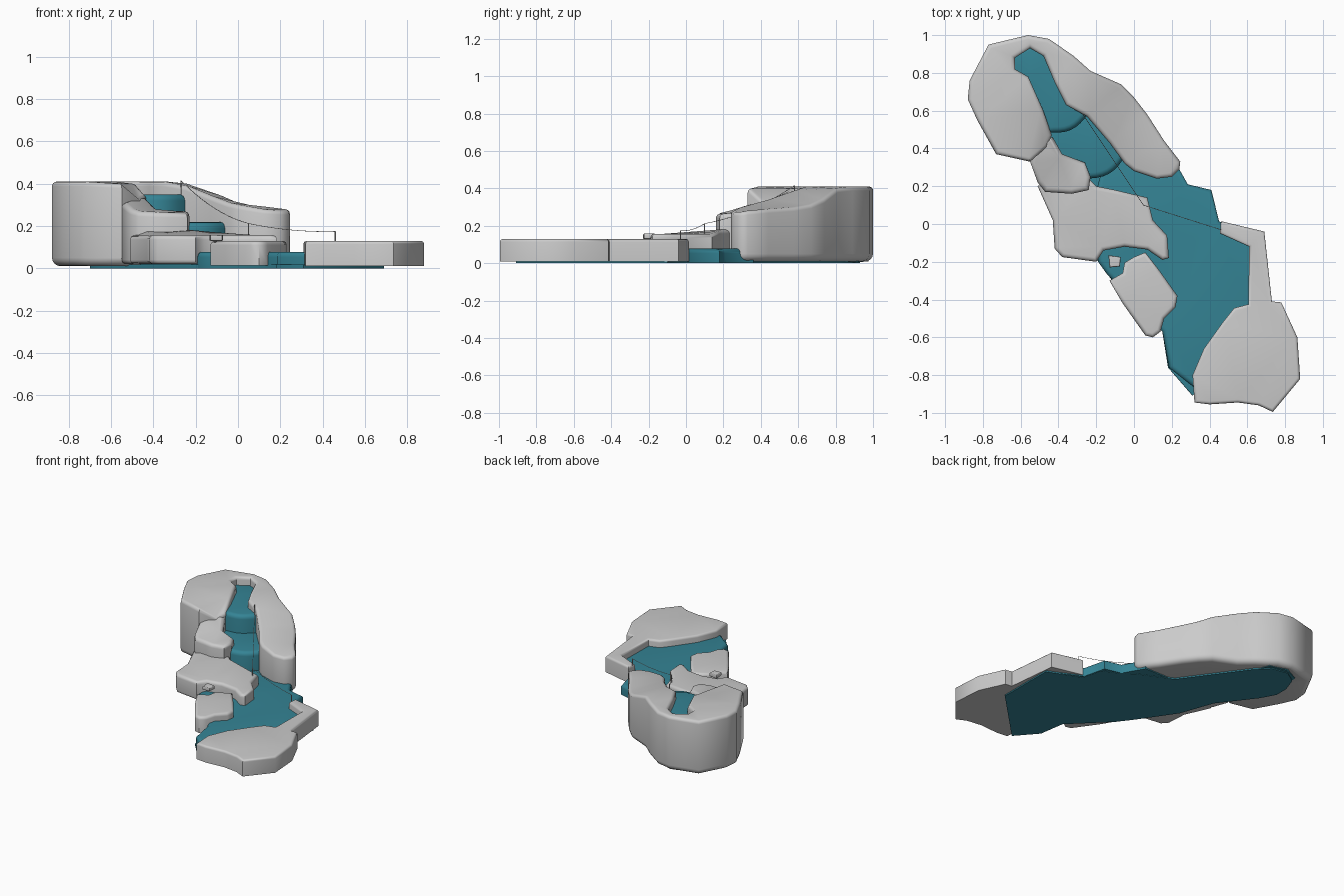
import bpy, bmesh, math
from mathutils import Vector

if "Cube" in bpy.data.objects:
    bpy.data.objects.remove(bpy.data.objects["Cube"])

water_mat = bpy.data.materials.new("water_teal")
water_mat.diffuse_color = (0.035, 0.23, 0.30, 1)
water_mat.use_nodes = True
water_mat.node_tree.nodes["Principled BSDF"].inputs["Base Color"].default_value = water_mat.diffuse_color


def finish(bm, name, mat=None, angle=50):
    bmesh.ops.recalc_face_normals(bm, faces=bm.faces)
    me = bpy.data.meshes.new(name)
    bm.to_mesh(me)
    bm.free()
    ob = bpy.data.objects.new(name, me)
    bpy.context.collection.objects.link(ob)
    if mat:
        me.materials.append(mat)
    bpy.ops.object.select_all(action='DESELECT')
    ob.select_set(True)
    bpy.context.view_layer.objects.active = ob
    bpy.ops.object.shade_smooth_by_angle(angle=math.radians(angle))
    return ob


def inward(pts):
    """Inward mitre direction for each outline point."""
    n = len(pts)
    area = sum(pts[i][0] * pts[(i + 1) % n][1] - pts[(i + 1) % n][0] * pts[i][1] for i in range(n))
    s = 1 if area > 0 else -1
    out = []
    for i in range(n):
        p, c, q = (Vector(pts[j % n][:2]) for j in (i - 1, i, i + 1))
        a, b = (c - p).normalized(), (q - c).normalized()
        na, nb = Vector((-a.y, a.x)) * s, Vector((-b.y, b.x)) * s
        m = (na + nb)
        m = m.normalized() if m.length > 1e-4 else na
        out.append(m * min(1.3, 1 / max(0.3, m.dot(na))))
    return out


def slab(name, pts, bottom, top, r_top=0.025, r_bot=0.0, mat=None):
    """Prism with rounded rims; a third value in a point is its own top height."""
    nrm = inward(pts)
    steps = 4
    prof = []          # (inset, at_top, vertical offset)
    if r_bot:
        for k in range(steps):
            t = k / steps * math.pi / 2
            prof.append((r_bot * (1 - math.sin(t)), False, r_bot * (1 - math.cos(t))))
    prof.append((0, False, r_bot))
    for k in range(steps + 1):
        t = k / steps * math.pi / 2
        prof.append((r_top * (1 - math.cos(t)), True, -r_top * (1 - math.sin(t))))
    bm = bmesh.new()
    rings = []
    for ins, up, dz in prof:
        ring = []
        for p, m in zip(pts, nrm):
            h = p[2] if len(p) > 2 else top
            ring.append(bm.verts.new((p[0] + m.x * ins, p[1] + m.y * ins, (h if up else bottom) + dz)))
        rings.append(ring)
    n = len(pts)
    for a, b in zip(rings, rings[1:]):
        for i in range(n):
            bm.faces.new((a[i], a[(i + 1) % n], b[(i + 1) % n], b[i]))
    caps = [bm.faces.new(rings[0]), bm.faces.new(rings[-1])]
    bmesh.ops.triangulate(bm, faces=caps)
    return finish(bm, name, mat)


# upper horseshoe rock around the spring
slab("upper_rock", [
    (-.88, .66, .41), (-.87, .76, .41), (-.77, .95, .41), (-.56, 1.0, .41), (-.45, .98, .41),
    (-.32, .89, .41), (-.23, .81, .40), (-.07, .74, .345), (.0, .67, .315), (.07, .58, .30),
    (.16, .44, .29), (.245, .33, .28), (.24, .29, .275), (.2, .25, .275), (.12, .24, .28),
    (.0, .28, .30), (-.05, .32, .31), (-.13, .43, .34), (-.25, .57, .39), (-.36, .63, .41),
    (-.42, .75, .41), (-.48, .89, .41), (-.55, .93, .41), (-.63, .88, .41), (-.63, .82, .41),
    (-.56, .78, .41), (-.48, .6, .40), (-.435, .47, .35), (-.46, .41, .33), (-.55, .33, .40),
    (-.73, .37, .41), (-.83, .55, .41)], .01, .41, .022, .04)

# middle rock step on the left bank
slab("middle_rock", [
    (-.55, .33, .31), (-.5, .45, .33), (-.43, .46, .33), (-.38, .37, .28), (-.26, .325, .27), (-.23, .25, .27),
    (-.24, .18, .265), (-.33, .16, .265), (-.47, .17, .27), (-.51, .22, .28)], .02, .27, .025, .02)

# lower left bank rock
slab("lower_rock", [
    (-.51, .2), (-.43, .02), (-.42, -.13), (-.38, -.175), (-.2, -.2), (-.16, -.14),
    (-.05, -.12), (.07, -.135), (.15, -.19), (.185, -.18), (.175, -.06), (.1, .02),
    (.07, .14), (-.1, .18, .17), (-.2, .2, .18), (-.25, .25, .18), (-.45, .25, .18)], .02, .157, .022, .02)

# front bank rock
slab("front_rock", [
    (.06, -.15), (.13, -.24), (.23, -.38), (.22, -.44), (.16, -.5), (.14, -.57), (.1, -.6), (.06, -.59),
    (-.06, -.42), (-.13, -.3), (-.06, -.26), (-.05, -.205), (.0, -.175)], .012, .13, .02)

# right bank rock and its narrow arm
slab("right_rock", [
    (.46, .015), (.69, -.04), (.73, -.41), (.78, -.415), (.865, -.6), (.88, -.82), (.735, -.995),
    (.66, -.96), (.55, -.945), (.4, -.955), (.32, -.945), (.31, -.8), (.37, -.66), (.47, -.52),
    (.53, -.445), (.605, -.425), (.61, -.12), (.455, -.05)], .01, .13, .016)

# small loose stone
slab("small_stone", [(-.135, -.165), (-.07, -.175), (-.075, -.225), (-.13, -.23)], .13, .158, .008, .006)

# thin water base seen from below
slab("water_base", [
    (-.7, .76), (-.66, .87), (-.57, .93), (-.45, .91), (-.36, .82), (-.2, .6), (-.04, .38), (.2, .27),
    (.3, .2), (.41, .15), (.45, 0), (.69, -.1), (.69, -.53), (.31, -.91), (.18, -.76), (.15, -.57),
    (-.1, -.32), (-.19, -.2), (-.36, .05), (-.45, .3), (-.64, .55), (-.7, .66)], 0, .018, .004, 0, water_mat)

# lower pool
slab("lower_pool", [
    (.2, .36), (.285, .21), (.41, .18), (.45, .015), (.66, -.09), (.66, -.5), (.33, -.875), (.185, -.76),
    (.15, -.57), (.0, -.4), (-.1, -.31), (-.14, -.27), (-.19, -.2), (-.22, .1), (-.15, .36)],
    .002, .078, .025, 0, water_mat)


def arc(a, b, sag, n=8):
    """Bulging lip of a water step from a to b."""
    a, b = Vector(a), Vector(b)
    d = b - a
    side = Vector((d.y, -d.x)).normalized()
    return [tuple(a + d * (k / n) + side * sag * math.sin(math.pi * k / n)) for k in range(n + 1)]


# middle and upper water steps with curved lips
slab("middle_pool", arc((-.27, .24), (-.04, .37), .045) + [(-.2, .6), (-.5, .52), (-.43, .38)],
     .004, .218, .03, 0, water_mat)
slab("upper_pool", arc((-.46, .485), (-.24, .585), .04) + [
     (-.34, .72), (-.42, .92), (-.55, .95), (-.66, .9), (-.66, .8), (-.58, .72)],
     .006, .35, .03, 0, water_mat)


def wire(name, pts, r):
    cu = bpy.data.curves.new(name, 'CURVE')
    cu.dimensions = '3D'
    cu.bevel_depth = r
    cu.bevel_resolution = 1
    cu.use_fill_caps = True
    sp = cu.splines.new('POLY')
    sp.points.add(len(pts) - 1)
    for p, c in zip(sp.points, pts):
        p.co = (*c, 1)
    ob = bpy.data.objects.new(name, cu)
    bpy.context.collection.objects.link(ob)


# posts with sagging rope between them
posts = [((-.27, .58), .35, .415), ((.05, .1), .15, .212), ((.46, -.03), .12, .174)]
for i, ((x, y), z0, z1) in enumerate(posts):
    wire(f"rope_post_{i + 1}", [(x, y, z0), (x, y, z1)], .003)
for i, sag in enumerate((.03, .012)):
    (a, _, za), (b, _, zb) = posts[i], posts[i + 1]
    A, B = Vector((*a, za)), Vector((*b, zb))
    pts = []
    for k in range(11):
        t = k / 10
        p = A.lerp(B, t)
        p.z -= 4 * sag * t * (1 - t)
        pts.append(tuple(p))
    wire(f"rope_{i + 1}", pts, .0015)
